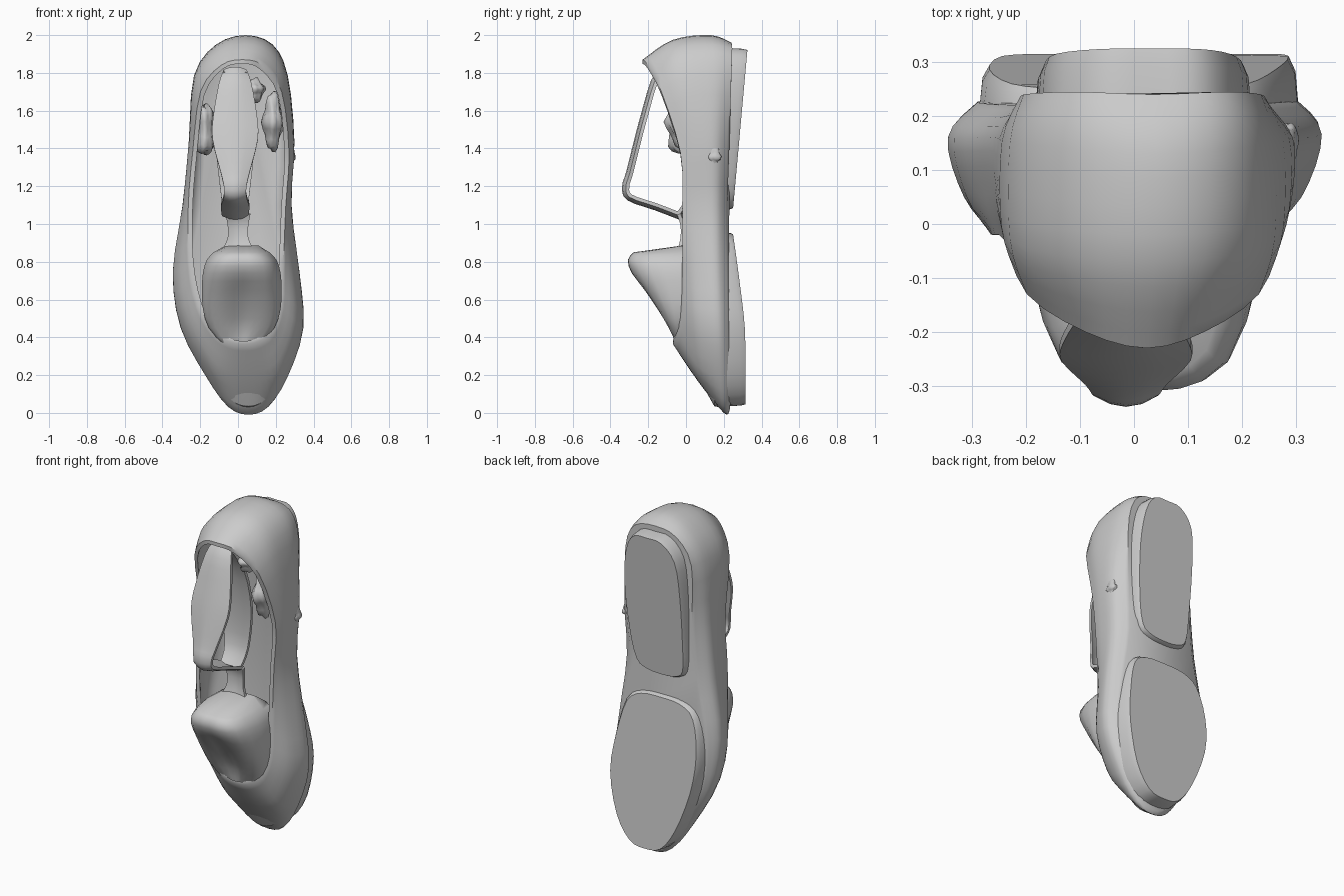
import bpy, bmesh, math, random
from mathutils import Vector

if "Cube" in bpy.data.objects:
    bpy.data.objects.remove(bpy.data.objects["Cube"])

random.seed(3)


def curve(pts, n, closed=False):
    """Catmull-Rom resampling, n steps per span."""
    p, out = [Vector(q) for q in pts], []
    k = len(p)
    for i in range(k if closed else k - 1):
        g = (lambda j: p[j % k]) if closed else (lambda j: p[max(0, min(k - 1, j))])
        a, b, c, d = g(i - 1), g(i), g(i + 1), g(i + 2)
        for s in range(n):
            t = s / n
            out.append(0.5 * (2 * b + (c - a) * t + (2 * a - 5 * b + 4 * c - d) * t * t
                              + (3 * b - a - 3 * c + d) * t ** 3))
    return out if closed else out + [p[-1]]


def lean(z):
    """Sideways drift of the last's centre line."""
    table = [(0, .055), (.15, .05), (.3, .04), (.5, .015), (.75, -.01), (1.1, -.005),
             (1.45, .02), (1.8, .015), (2.0, .04)]
    for (z0, a), (z1, b) in zip(table, table[1:]):
        if z <= z1:
            return a + (b - a) * max(0, z - z0) / (z1 - z0)
    return .04


def loop(half):
    """Half outline (w, y, z) from heel to toe -> full smooth ring."""
    full = half + [(-x, y, z) for x, y, z in half[-2:0:-1]]
    return curve([(x + lean(z), y, z) for x, y, z in full], 3, True)


def inset(half, d, y=None):
    return [(x * (1 - d / .27), v if y is None else y, 1 + (z - 1) * (1 - d)) for x, v, z in half]


def mesh(name, rings, cap0=False, cap1=False, closed=True, angle=40):
    bm = bmesh.new()
    rows = [[bm.verts.new(p) for p in r] for r in rings]
    n = len(rows[0])
    for a, b in zip(rows, rows[1:]):
        for i in range(n if closed else n - 1):
            j = (i + 1) % n
            bm.faces.new((a[i], a[j], b[j], b[i]))
    if cap0:
        bm.faces.new(rows[0])
    if cap1:
        bm.faces.new(rows[-1])
    bmesh.ops.recalc_face_normals(bm, faces=bm.faces)
    me = bpy.data.meshes.new(name)
    bm.to_mesh(me)
    bm.free()
    ob = bpy.data.objects.new(name, me)
    bpy.context.collection.objects.link(ob)
    bpy.ops.object.select_all(action='DESELECT')
    ob.select_set(True)
    bpy.context.view_layer.objects.active = ob
    bpy.ops.object.shade_smooth_by_angle(angle=math.radians(angle))
    return ob


def across(rings, n):
    """Smooth the loft between rings."""
    cols = [curve(c, n) for c in zip(*rings)]
    return [list(r) for r in zip(*cols)]


# Upper: rings from sole edge up to the opening, then lining back down to the insole
edge = [(0, .24, 1.96), (.14, .245, 1.93), (.22, .24, 1.78), (.22, .23, 1.42), (.22, .22, 1.1),
        (.28, .225, .75), (.28, .23, .45), (.19, .24, .2), (.09, .235, .05), (0, .23, .01)]
wide = [(0, .13, 2.0), (.15, .14, 1.95), (.245, .15, 1.79), (.275, .16, 1.44), (.285, .16, 1.1),
        (.335, .16, .75), (.325, .17, .45), (.215, .18, .19), (.11, .19, .04), (0, .2, 0)]
mid = [(0, -.07, 1.975), (.14, -.06, 1.93), (.245, -.03, 1.77), (.275, .05, 1.42), (.278, .05, 1.1),
       (.305, .05, .75), (.29, .05, .48), (.19, .06, .25), (.1, .065, .18), (0, .065, .165)]
rim = [(0, -.23, 1.87), (.11, -.2, 1.84), (.215, -.13, 1.7), (.255, -.03, 1.38), (.258, -.02, 1.1),
       (.25, -.02, .8), (.22, -.025, .57), (.16, -.045, .44), (.08, -.065, .38), (0, -.07, .365)]
outer = across([loop(h) for h in (edge, wide, mid, rim)], 4)
lining = across([loop(inset(h, d, y)) for h, d, y in
                 ((rim, .025, None), (mid, .03, None), (wide, .035, .15), (edge, .035, .19))], 2)
mesh("upper", outer + lining, True, True, angle=50)


# Soles: wedge-shaped slabs for heel and forefoot
def slab(name, half, back, taper):
    zc = (half[0][1] + half[-1][1]) / 2
    rings = []
    for t, s in ((0, 1.0), (.75, 1 - taper * .35), (1, 1 - taper)):
        h = [(w * s, .2 + t * (back(z) - .2), zc + (z - zc) * (1 - (1 - s) * .3)) for w, z in half]
        rings.append(loop(h))
    mesh(name, rings, True, True, angle=35)


slab("heel_sole", [(0, 1.93), (.1, 1.92), (.175, 1.82), (.2, 1.6), (.19, 1.3), (.165, 1.13),
                   (.1, 1.085), (0, 1.075)], lambda z: .25 + .075 * (z - 1.08) / .85, .08)
slab("forefoot_sole", [(0, .955), (.14, .945), (.235, .88), (.285, .68), (.285, .45), (.21, .2),
                       (.11, .06), (0, .035)],
     lambda z: .315 - .065 * max(0, (z - .4) / .55) ** 1.2, .07)

# Tongue: bulging wedge rising out of the throat, hollowed in the middle
rings = []
for z, w, front, drop in [(.36, .09, -.05, 0), (.45, .165, -.1, .03), (.55, .195, -.16, .03),
                          (.65, .2, -.225, .02), (.74, .195, -.285, .0), (.81, .175, -.305, 0),
                          (.85, .14, -.275, 0)]:
    sec = [(-w, .04, z), (-w * 1.03, -.02 + front * .3, z), (-w * .8, front * .85, z),
           (-w * .4, front + drop * .3, z), (.01, front + drop, z), (w * .4, front + drop * .3, z),
           (w * .85, front * .85, z), (w * 1.08, -.02 + front * .3, z), (w * 1.05, .04, z)]
    rings.append(curve([(x + .015, y, q) for x, y, q in sec], 2))
lid = [Vector((p.x * .6 + .01, max(p.y * .1, -.03), .885)) for p in rings[-1]]
mesh("tongue", across(rings, 2) + [lid], True, True, closed=True, angle=50)


# Ribbons: path stations (y, z, half width), bowed cross-section
def ribbon(name, path, thick, bow=.02, cx=-.015):
    pts = curve([(w, y, z) for y, z, w in path], 3)
    rings = []
    for i, p in enumerate(pts):
        t = (pts[min(i + 1, len(pts) - 1)] - pts[max(i - 1, 0)])
        nrm = Vector((0, t.z, -t.y)).normalized()
        top = [(u, -bow * u * u) for u in (-1, -.5, 0, .5, 1)]
        sec = top + [(u, v - thick) for u, v in reversed(top)]
        rings.append([Vector((cx + u * p.x, p.y, p.z)) + nrm * v for u, v in sec])
    mesh(name, rings, True, True, angle=45)


ribbon("inner_strap", [(-.12, 1.82, .06), (-.17, 1.75, .085), (-.22, 1.58, .115), (-.255, 1.45, .12),
                       (-.3, 1.27, .075), (-.32, 1.2, .06), (-.3, 1.14, .06), (-.16, 1.09, .075),
                       (-.03, 1.04, .07)], -.018)
ribbon("strap_backing", [(-.03, 1.04, .065), (.03, 1.15, .075), (.03, 1.4, .1), (-.02, 1.65, .09),
                         (-.12, 1.82, .06)], .018, .01)
ribbon("tongue_neck", [(-.02, .84, .09), (.0, .92, .055), (.0, 1.0, .055), (-.02, 1.06, .065)],
       .02, .01, 0)


# Crumpled heel padding on both inner sides
def pad(name, loc, size):
    bm = bmesh.new()
    bmesh.ops.create_icosphere(bm, subdivisions=3, radius=1)
    for v in bm.verts:
        k = 1 + .14 * math.sin(v.co.z * 6 + loc[0] * 9) + .08 * math.sin(v.co.x * 7 + v.co.y * 5)
        v.co = Vector((v.co.x * size[0], v.co.y * size[1], v.co.z * size[2])) * k + Vector(loc)
    me = bpy.data.meshes.new(name)
    bm.to_mesh(me)
    bm.free()
    for f in me.polygons:
        f.use_smooth = True
    bpy.context.collection.objects.link(bpy.data.objects.new(name, me))


pad("pad_left", (-.175, .0, 1.5), (.05, .09, .15))
pad("pad_right", (.185, -.01, 1.54), (.055, .09, .14))
pad("pad_right_top", (.09, -.03, 1.71), (.05, .07, .06))
pad("side_tab", (.285, .15, 1.36), (.018, .035, .045))
